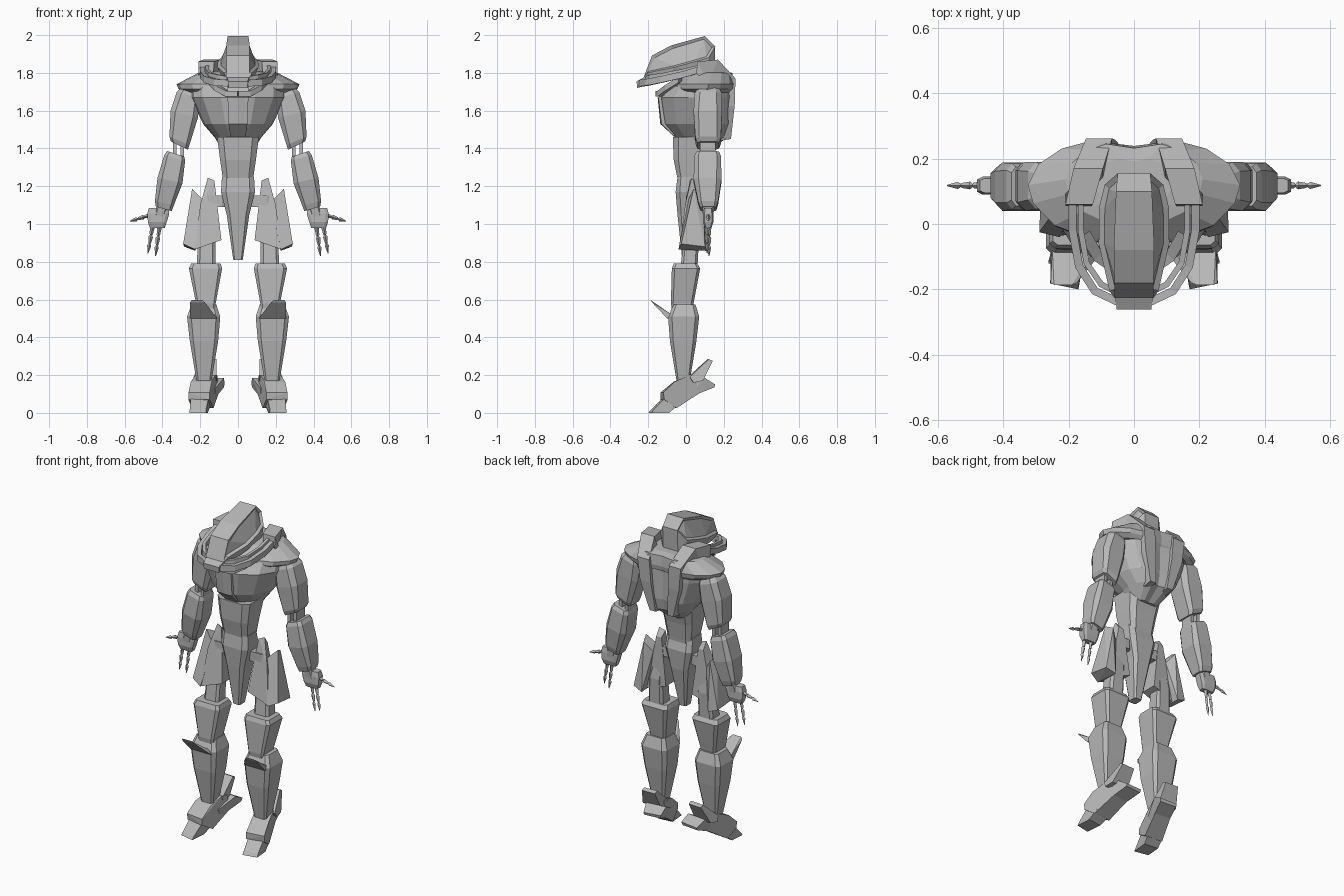
import bpy, bmesh
from mathutils import Vector

grey = bpy.data.materials.new("armour_grey")
grey.diffuse_color = (0.48, 0.48, 0.48, 1)


def finish(bm, name):
    bmesh.ops.recalc_face_normals(bm, faces=bm.faces)
    me = bpy.data.meshes.new(name)
    bm.to_mesh(me)
    bm.free()
    me.materials.append(grey)
    ob = bpy.data.objects.new(name, me)
    bpy.context.collection.objects.link(ob)
    return ob


def sides(name, pair):
    return [(name + "_left", -1), (name + "_right", 1)] if pair else [(name, 1)]


def skin(name, rings, pair=False):
    """Loft equal-length point rings and cap both ends."""
    for n, s in sides(name, pair):
        bm = bmesh.new()
        vs = [[bm.verts.new((s * x, y, z)) for x, y, z in r] for r in rings]
        k = len(vs[0])
        for a, b in zip(vs, vs[1:]):
            for i in range(k):
                bm.faces.new((a[i], a[(i + 1) % k], b[(i + 1) % k], b[i]))
        bm.faces.new(vs[0])
        bm.faces.new(vs[-1])
        finish(bm, n)


def oct_ring(z, cx, hx, y0, y1, c=0.3, tilt=0.0):
    """Chamfered rectangle at height z; tilt raises the outer side."""
    cy, hy = (y0 + y1) / 2, (y1 - y0) / 2
    q = 1 - c
    pts = [(1, -q), (1, q), (q, 1), (-q, 1), (-1, q), (-1, -q), (-q, -1), (q, -1)]
    return [(cx + hx * u, cy + hy * v, z + tilt * u) for u, v in pts]


def loft(name, rows, pair=False):
    skin(name, [oct_ring(*r) for r in rows], pair)


def torso_ring(z, hx, y0, y1):
    """Rounded torso outline with a shallow groove down the spine."""
    half = [(0, -1), (.36, -.92), (.75, -.62), (.95, -.2), (1, .15), (.9, .55), (.68, .85), (.4, 1)]
    pts = half + [(0, .9)] + [(-u, v) for u, v in half[:0:-1]]
    cy, hy = (y0 + y1) / 2, (y1 - y0) / 2
    return [(hx * u, cy + hy * v, z) for u, v in pts]


def hull(name, pts, pair=False, sym=False, inset=False):
    """Convex solid; sym mirrors the points, inset recesses its big side faces."""
    if sym:
        pts = pts + [(-x, y, z) for x, y, z in pts]
    for n, s in sides(name, pair):
        bm = bmesh.new()
        for x, y, z in pts:
            bm.verts.new((s * x, y, z))
        bmesh.ops.convex_hull(bm, input=bm.verts)
        junk = [v for v in bm.verts if not v.link_faces]
        bmesh.ops.delete(bm, geom=junk, context='VERTS')
        bmesh.ops.dissolve_limit(bm, angle_limit=0.12, verts=bm.verts, edges=bm.edges)
        if inset:
            bmesh.ops.recalc_face_normals(bm, faces=bm.faces)
            fs = [f for f in bm.faces if abs(f.normal.x) > 0.5 and f.normal.z > 0.1]
            bmesh.ops.inset_region(bm, faces=fs, thickness=0.014, depth=-0.014)
        finish(bm, n)


def strip(name, path, w, h, pair=True):
    """Rectangular bar along a path, width w horizontal and h vertical."""
    P = [Vector(p) for p in path]
    rings = []
    for i, p in enumerate(P):
        d = P[min(i + 1, len(P) - 1)] - P[max(i - 1, 0)]
        o = Vector((d.y, -d.x, 0)).normalized() * w / 2
        u = Vector((0, 0, h / 2))
        rings.append([p + o + u, p - o + u, p - o - u, p + o - u])
    skin(name, rings, pair)


# Torso: chest shell, shoulder mantle, abdomen, chest plate
skin("chest", [torso_ring(*r) for r in [
    (1.39, .08, -.02, .13), (1.46, .125, -.06, .22), (1.53, .185, -.12, .24),
    (1.67, .25, -.14, .245), (1.73, .25, -.09, .245)]])
skin("shoulder_mantle", [torso_ring(*r) for r in [
    (1.695, .27, -.05, .235), (1.715, .315, -.07, .25), (1.74, .325, -.065, .255),
    (1.80, .21, -.01, .245), (1.81, .12, .04, .2)]])
hull("chest_plate", [(.055, -.10, 1.735), (.055, -.146, 1.67), (.05, -.13, 1.53),
                     (.04, -.06, 1.46), (0, -.15, 1.67), (0, -.136, 1.53)], sym=True)
loft("abdomen", [(1.19, 0, .075, -.035, .08), (1.24, 0, .08, -.045, .085),
                 (1.34, 0, .095, -.065, .10), (1.46, 0, .11, -.07, .13)])
strip("collar_strap", [(0, -.145, 1.69), (.06, -.135, 1.69), (.11, -.10, 1.72), (.15, -.03, 1.765)],
      .035, .03)

# Straps arching over the shoulders and down the back
outer = [(.055, 1.80), (.06, 1.86), (.17, 1.87), (.262, 1.77), (.258, 1.63), (.238, 1.45)]
inner = [(.08, 1.77), (.10, 1.78), (.13, 1.78), (.18, 1.72), (.18, 1.6), (.18, 1.44)]
width = [(.17, .04), (.168, .042), (.14, .045), (.107, .04), (.095, .037), (.06, .02)]
skin("back_strap", [[(c - w, *o), (c + w, *o), (c + w, *i), (c - w, *i)]
                    for o, i, (c, w) in zip(outer, inner, width)], True)

# Head: sloped helmet, neck, chin plate and side rails
hull("helmet", [(.055, .10, 1.995), (.05, .155, 1.94), (.05, .15, 1.81), (.062, -.08, 1.945),
                (.06, -.18, 1.892), (.075, -.205, 1.80), (.06, -.225, 1.775), (.108, -.06, 1.83),
                (.107, .05, 1.86), (.09, .12, 1.88), (.085, .11, 1.80), (.085, -.1, 1.775)],
     sym=True, inset=True)
loft("neck", [(1.70, 0, .07, -.02, .14), (1.83, 0, .065, -.05, .12)])
hull("chin_plate", [(.053, -.262, 1.755), (.05, -.258, 1.72), (.06, -.205, 1.785),
                    (.06, -.20, 1.735)], sym=True)
strip("outer_rail", [(.045, -.24, 1.745), (.12, -.205, 1.75), (.168, -.13, 1.765),
                     (.188, -.02, 1.79), (.188, .08, 1.82)], .025, .035)
strip("inner_rail", [(.05, -.21, 1.765), (.10, -.185, 1.775), (.145, -.12, 1.785),
                     (.163, -.02, 1.805), (.163, .08, 1.83)], .018, .03)

# Arms
loft("upper_arm", [(1.415, .31, .045, .06, .175, .3, .022), (1.44, .31, .053, .05, .185, .3, .022),
                   (1.58, .285, .072, .04, .19, .35, .02), (1.68, .262, .062, .045, .19, .4, .02),
                   (1.73, .25, .04, .07, .17, .4)][::-1], True)
for tag, x in (("inner", .295), ("outer", .335)):
    hull("elbow_hinge_" + tag, [(x + a, .115 + b, 1.395 + c) for a in (-.01, .01)
                                for b in (-.04, .04) for c in (-.05, .05)], True)
loft("forearm", [(1.372, .33, .045, .055, .175, .3, .015), (1.35, .335, .055, .045, .185, .3, .016),
                 (1.23, .36, .066, .04, .188, .35, .015), (1.11, .39, .05, .065, .17, .3, .012),
                 (1.08, .393, .042, .075, .16, .3, .012)], True)
loft("wrist", [(1.10, .40, .03, .085, .15), (1.04, .415, .028, .09, .145)], True)
loft("hand", [(1.085, .42, .052, .095, .14), (1.055, .422, .058, .09, .145),
              (1.01, .427, .05, .09, .145), (.98, .427, .04, .1, .135)], True)


def finger(name, a, b, y):
    """Three bulging joints that taper to a point."""
    a, b = Vector((a[0], y, a[1])), Vector((b[0], y, b[1]))
    d = b - a
    p = Vector((d.z, 0, -d.x)).normalized()
    q = Vector((0, 1, 0))
    prof = [(0, .006), (.08, .012), (.3, .009), (.33, .005), (.4, .012), (.6, .008),
            (.64, .005), (.72, .011), (1, .002)]
    skin(name, [[a + d * t + v * r for v in (p, q, -p, -q)] for t, r in prof], True)


finger("thumb", (.455, 1.05), (.572, 1.015), .118)
finger("first_finger", (.452, .99), (.477, .845), .112)
finger("second_finger", (.415, .99), (.437, .83), .122)

# Pelvis wedge, hip joints and skirt plates
loft("pelvis", [(1.25, 0, .085, -.045, .075), (1.17, 0, .09, -.055, .095),
                (1.05, 0, .06, -.045, .085), (.81, 0, .025, -.02, .04)])
loft("hip_joint", [(1.09, .12, .05, 0, .06), (1.15, .12, .05, 0, .06)], True)
hull("inner_skirt_plate", [(.16, .03, 1.245), (.125, .02, 1.23), (.125, .06, 1.2), (.16, .06, 1.2),
                           (.088, -.03, .915), (.088, .07, .915), (.23, -.035, .865),
                           (.23, .06, .865), (.20, -.005, 1.10)], True)
hull("outer_skirt_plate", [(.243, .04, 1.185), (.17, .005, 1.115), (.225, .09, 1.16),
                           (.18, .06, 1.1), (.29, -.025, .895), (.228, -.04, .865),
                           (.285, .10, .88), (.225, .11, .858)], True)

# Legs
loft("upper_thigh", [(1.06, .145, .035, 0, .055), (.94, .165, .045, -.01, .07),
                     (.76, .17, .05, -.03, .06)], True)
loft("thigh_guard", [(.79, .17, .078, -.065, .06, .2), (.765, .172, .088, -.075, .075, .2),
                     (.58, .17, .052, -.08, .04, .2), (.52, .17, .05, -.07, .03, .2)], True)
loft("shin", [(.575, .18, .065, -.065, .05, .25), (.51, .182, .088, -.095, .07, .25),
              (.38, .18, .075, -.085, .055, .25), (.17, .18, .04, -.05, .02, .25)], True)
hull("knee_fin", [(.19, -.186, .597), (.245, -.186, .597), (.255, -.18, .585), (.175, -.18, .585),
                  (.255, -.10, .50), (.11, -.10, .50), (.135, -.10, .53), (.25, -.075, .52),
                  (.13, -.075, .50)], True)

# Feet: toe wedge, tilted foot block, upright heel fin and flat heel spur
hull("toe", [(.17, -.2, 0), (.257, -.182, 0), (.17, -.185, .018), (.255, -.17, .018),
             (.16, -.10, 0), (.25, -.09, 0), (.14, -.03, .05), (.24, -.03, .05),
             (.155, -.115, .085), (.25, -.105, .085)], True)
hull("foot", [(.15, -.135, .07), (.262, -.115, .07), (.15, -.135, .108), (.262, -.12, .108),
              (.14, -.065, .165), (.25, -.06, .165), (.12, .01, .2), (.225, .02, .2),
              (.13, -.06, .025), (.245, -.05, .025), (.11, .05, .2), (.2, .06, .2),
              (.10, .07, .11), (.2, .08, .11)], True)
hull("heel_fin", [(.115, .03, .16), (.24, .04, .16), (.115, .01, .19), (.235, .02, .19),
                  (.115, .115, .285), (.2, .12, .285), (.115, .138, .275), (.2, .142, .275),
                  (.115, .08, .17), (.23, .09, .17)], True)
hull("heel_spur", [(.12, -.02, .13), (.22, 0, .13), (.12, .0, .08), (.22, .01, .08),
                   (.075, .085, .185), (.2, .10, .185), (.07, .145, .155), (.18, .155, .15),
                   (.075, .14, .135), (.18, .15, .135)], True)
